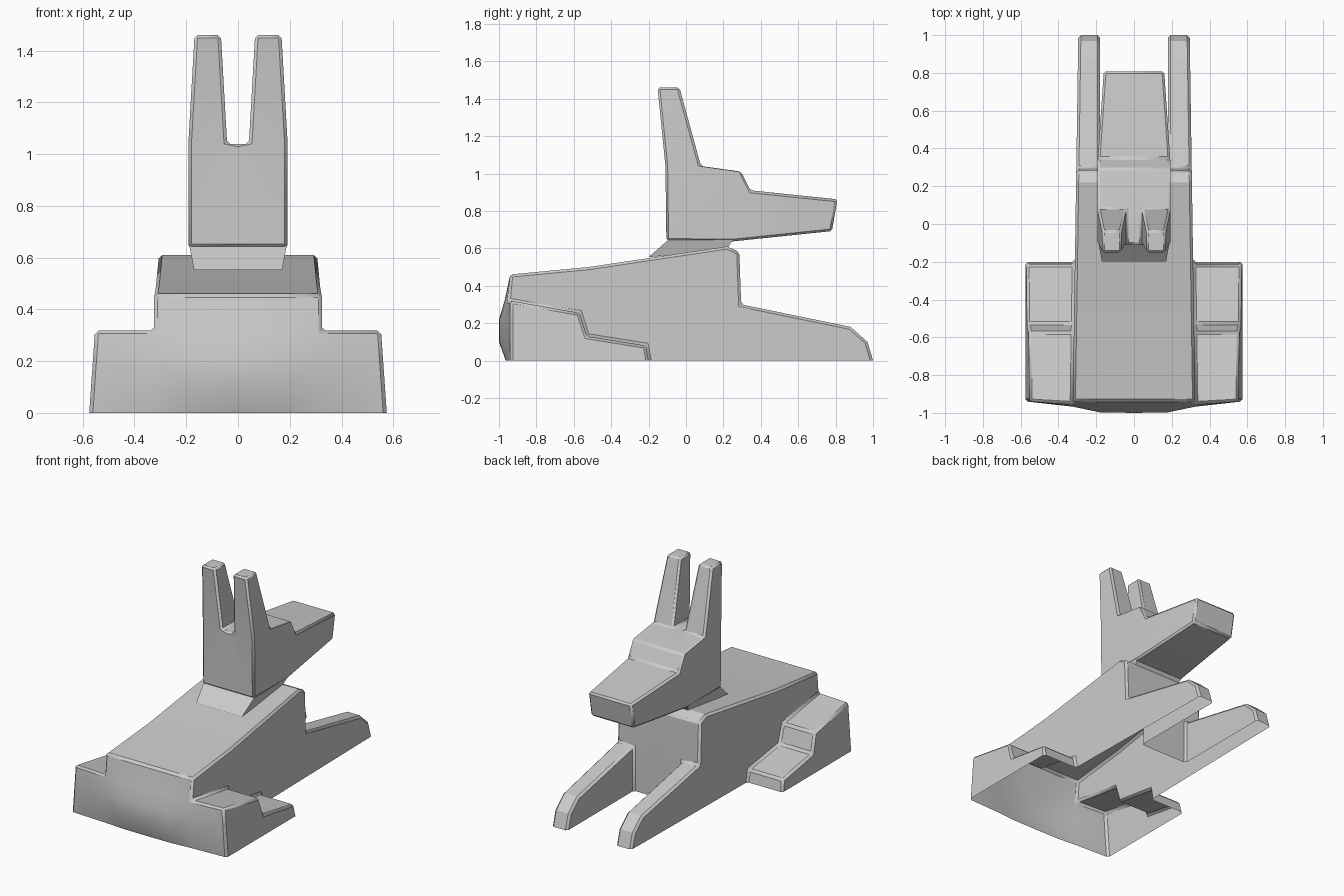
import bpy, bmesh, math

cube = bpy.data.objects.get("Cube")
if cube:
    bpy.data.objects.remove(cube, do_unlink=True)

GREY = (0.6, 0.6, 0.6, 1.0)
stone = bpy.data.materials.new("stone_grey")
stone.use_nodes = True
stone.diffuse_color = GREY
stone.node_tree.nodes["Principled BSDF"].inputs["Base Color"].default_value = GREY


def build(name, faces, bevel):
    """Make a symmetric object from the faces of its +x half."""
    bm = bmesh.new()
    for s in (1, -1):
        for face in faces:
            bm.faces.new([bm.verts.new((s * x, y, z)) for x, y, z in face])
    bmesh.ops.remove_doubles(bm, verts=bm.verts, dist=0.0005)
    bmesh.ops.recalc_face_normals(bm, faces=bm.faces)
    mesh = bpy.data.meshes.new(name)
    bm.to_mesh(mesh)
    bm.free()
    mesh.materials.append(stone)
    obj = bpy.data.objects.new(name, mesh)
    bpy.context.collection.objects.link(obj)
    if bevel:
        mod = obj.modifiers.new("soft_edges", "BEVEL")
        mod.width = bevel
        mod.segments = 1
        mod.limit_method = "ANGLE"
        mod.angle_limit = math.radians(35)
    bpy.ops.object.select_all(action="DESELECT")
    obj.select_set(True)
    bpy.context.view_layer.objects.active = obj
    bpy.ops.object.shade_smooth_by_angle(angle=math.radians(30))
    return obj


def strip(rows):
    """Quads between neighbouring rows of points."""
    return [[a[i], a[i + 1], b[i + 1], b[i]]
            for a, b in zip(rows, rows[1:]) for i in range(len(a) - 1)]


def at(x, profile):
    return [(x, y, z) for y, z in profile]


# ---- Body: one shell, open underneath ----
INNER = 0.18


def side(y, z):
    return (0.31 - 0.015 * y, y, z)


def outer(y, z):
    return (0.575 - 0.07 * z, y, z)


def rump_y(z, fullness):
    bulge = {0: 0.4, 0.1: 1, 0.22: 1, 0.32: 0.5, 0.46: 0}[z]
    return -0.94 - 0.06 * bulge * fullness


back = [(-0.94, 0.46), (-0.52, 0.50), (0.22, 0.61), (0.285, 0.58)]
leg = [(0.295, 0.30), (0.88, 0.18), (0.97, 0.10), (1.0, 0.0)]
haunch = [(-0.57, 0.255), (-0.53, 0.13), (-0.215, 0.08), (-0.2, 0.0)]
levels = [0, 0.1, 0.22, 0.32]

# Rump wall, bulging in the middle
rump = []
for z in levels + [0.46]:
    row = [(0, rump_y(z, 1), z), (INNER, rump_y(z, 0.95), z),
           side(rump_y(z, 0.45), z)]
    if z in levels:
        row.append(outer(rump_y(z, 0), z))
    rump.append(row)
body = strip(rump[:4]) + strip([rump[3][:3], rump[4]])

# Back, chest and leg tops
body += strip([[(0, y, z), (INNER, y, z), side(y, z)] for y, z in back])
chest, knee = back[-1], leg[0]
body.append([(0, *chest), (INNER, *chest), side(*chest), side(*knee),
             (INNER, *knee), (0, *knee)])
body.append([(0, *knee), (INNER, *knee), (INNER, knee[0], 0), (0, knee[0], 0)])
body += strip([[(INNER, y, z), side(y, z)] for y, z in leg])
body.append(at(INNER, leg + [(knee[0], 0)]))

# Flank, running down to the haunch and the foreleg
hip = rump[3][2]
body.append([side(*p) for p in back + leg + haunch[::-1]] + [hip])

# Haunch top steps and outer side
body += strip([[hip, rump[3][3]]] + [[side(*p), outer(*p)] for p in haunch])
body.append([r[3] for r in rump[:4]] + [outer(*p) for p in haunch])
build("body", body, 0.014)

# ---- Neck ----
low = [(-0.2, 0.553), (0.215, 0.59)]
high = [(-0.095, 0.645), (0.25, 0.645)]
neck = strip([at(0.17, low), at(0.188, high)])
for i in (0, 1):
    neck.append([(0, *low[i]), (0.17, *low[i]), (0.188, *high[i]), (0, *high[i])])
build("neck", neck, 0)

# ---- Head with snout and ears ----
WIDE, TIP, GAP = 0.192, 0.16, 0.042
nape, crown_back, crown_front = (-0.105, 0.64), (-0.11, 1.04), (0.08, 1.04)
brow, stop, jaw = (0.295, 1.01), (0.345, 0.91), (0.25, 0.637)
nose_top, nose_low = (0.81, 0.862), (0.78, 0.692)

outline = [(brow, WIDE), (stop, WIDE), (nose_top, TIP),
           (nose_low, TIP), (jaw, WIDE), (nape, WIDE)]
head = strip([[(0, *p), (x, *p)] for p, x in outline])
for end, crown in ((nape, crown_back), (brow, crown_front)):
    head.append([(0, *end), (WIDE, *end), (WIDE, *crown), (GAP, *crown), (0, *crown)])
head += strip([[(0, *p), (GAP, *p)] for p in (crown_back, crown_front)])
head.append(at(WIDE, [nape, crown_back, crown_front, brow, stop, jaw]))
head.append([(WIDE, *stop), (TIP, *nose_top), (TIP, *nose_low), (WIDE, *jaw)])

# Ears: tapered towers rising from the crown
ear_back, ear_front = (-0.152, 1.46), (-0.035, 1.46)
base = [(WIDE, *crown_back), (WIDE, *crown_front), (GAP, *crown_front), (GAP, *crown_back)]
top = [(0.168, *ear_back), (0.168, *ear_front), (0.066, *ear_front), (0.066, *ear_back)]
head += strip([base + base[:1], top + top[:1]])
head.append(top)
build("head", head, 0.012)
